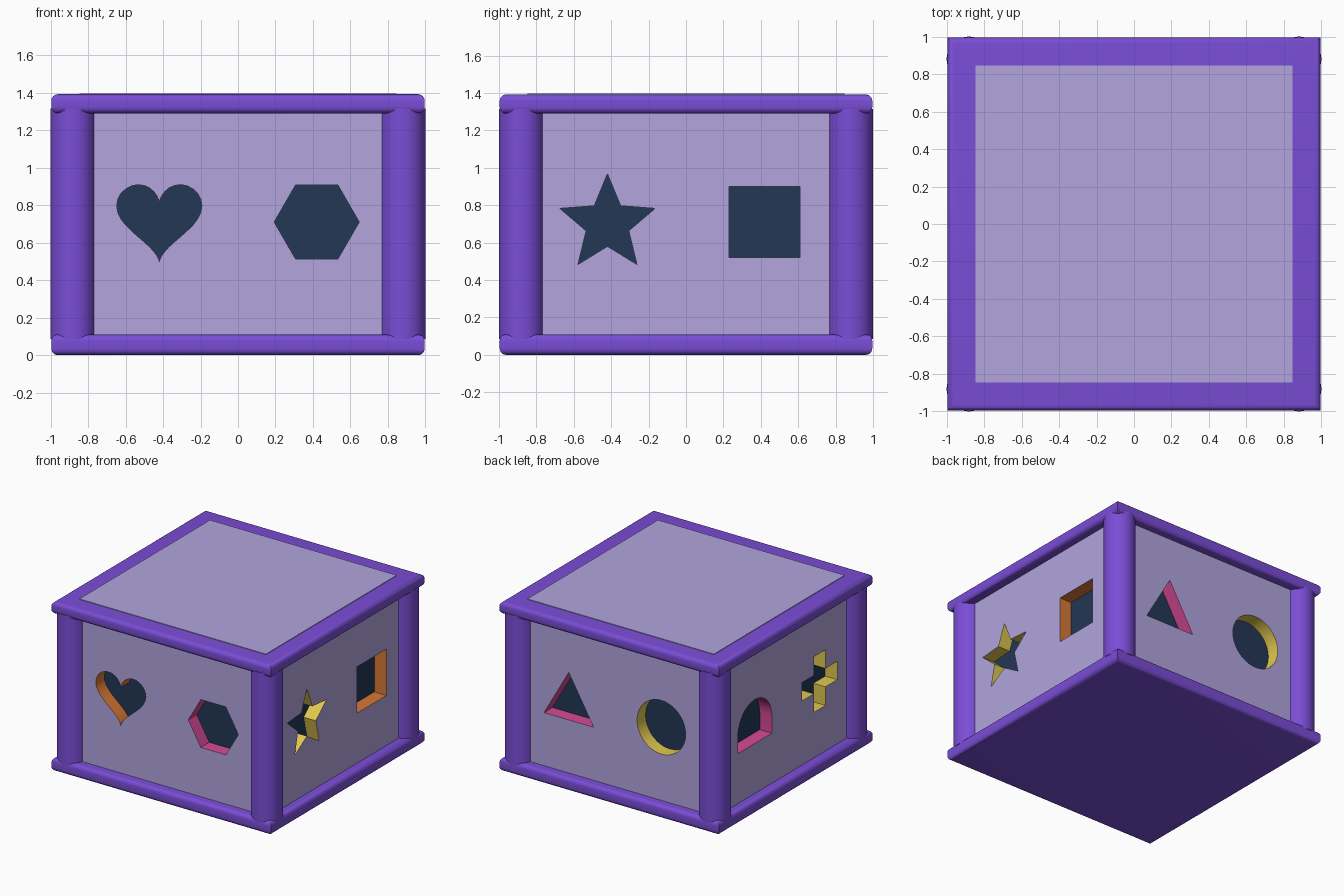
import bpy, bmesh
from math import sin, cos, pi, radians
from mathutils import Matrix

if "Cube" in bpy.data.objects:
    bpy.data.objects.remove(bpy.data.objects["Cube"])


def material(name, r, g, b):
    lin = [((c / 255 + 0.055) / 1.055) ** 2.4 for c in (r, g, b)]
    m = bpy.data.materials.new(name)
    m.diffuse_color = (*lin, 1)
    m.use_nodes = True
    m.node_tree.nodes["Principled BSDF"].inputs["Base Color"].default_value = m.diffuse_color
    return m


PURPLE = material("purple", 122, 77, 214)
LAVENDER = material("lavender", 178, 165, 222)
NAVY = material("navy", 35, 55, 85)
ORANGE = material("orange", 214, 120, 54)
PINK = material("pink", 214, 74, 150)
YELLOW = material("yellow", 225, 200, 80)


def finish(name, bm, mats):
    me = bpy.data.meshes.new(name)
    bm.to_mesh(me)
    bm.free()
    for m in mats:
        me.materials.append(m)
    me.shade_smooth()
    me.set_sharp_from_angle(angle=radians(35))
    ob = bpy.data.objects.new(name, me)
    bpy.context.collection.objects.link(ob)
    return ob


def square_loft(name, profile, mat):
    """Stack square rings given as (half width, z), capped at both ends."""
    bm = bmesh.new()
    rings = [[bm.verts.new((x * h, y * h, z)) for x, y in ((-1, -1), (1, -1), (1, 1), (-1, 1))]
             for h, z in profile]
    for lo, hi in zip(rings, rings[1:]):
        for i in range(4):
            j = (i + 1) % 4
            bm.faces.new((lo[i], lo[j], hi[j], hi[i]))
    bm.faces.new(rings[0][::-1])
    bm.faces.new(rings[-1])
    return finish(name, bm, [mat])


def rounded_slab(name, half, z0, z1, r):
    prof = []
    for zc, start in ((z0 + r, -90), (z1 - r, 0)):
        for i in range(7):
            a = radians(start + 15 * i)
            prof.append((half - r + r * cos(a), zc + r * sin(a)))
    return square_loft(name, prof, PURPLE)


# Base, top rim, lid plate and dark core
rounded_slab("base_slab", 0.996, 0.0, 0.11, 0.035)
rounded_slab("top_rim", 0.996, 1.29, 1.392, 0.035)
square_loft("lid_plate", [(0.847, 1.37), (0.847, 1.397)], LAVENDER)
square_loft("dark_core", [(0.81, 0.08), (0.81, 1.32)], NAVY)

# Corner posts
for sx, nx in ((-1, "left"), (1, "right")):
    for sy, ny in ((-1, "front"), (1, "back")):
        bm = bmesh.new()
        bmesh.ops.create_cone(bm, cap_ends=True, segments=40, radius1=0.12, radius2=0.12, depth=1.23,
                              matrix=Matrix.Translation((sx * 0.88, sy * 0.88, 0.70)))
        finish(f"{ny}_{nx}_post", bm, [PURPLE])


# Hole outlines, counter-clockwise seen from outside, as (u, z)
def polygon(u, z, r, n, start=0.0):
    return [(u + r * cos(start + 2 * pi * i / n), z + r * sin(start + 2 * pi * i / n)) for i in range(n)]


def heart(u, z, s):
    ts = [2 * pi * i / 48 for i in range(48)]
    return [(u + s * 16 * sin(t) ** 3,
             z + s * (13 * cos(t) - 5 * cos(2 * t) - 2 * cos(3 * t) - cos(4 * t))) for t in ts][::-1]


def star(u, z, r_out, r_in):
    return [(u + r * cos(a), z + r * sin(a)) for i in range(10)
            for r, a in [(r_in if i % 2 else r_out, pi / 2 + pi * i / 5)]]


def arch(u, z, r, bottom):
    dome = [(u + r * cos(pi * i / 20), z + r * sin(pi * i / 20)) for i in range(21)]
    return [(u - r, bottom), (u + r, bottom)] + dome


def cross(u, z, a, w):
    quarter = [(a, -w), (a, w), (w, w)]
    pts = []
    for _ in range(4):
        pts += [(u + x, z + y) for x, y in quarter]
        quarter = [(-y, x) for x, y in quarter]
    return pts


C, Z = 0.42, 0.71
SIDES = [
    ("front_panel", [(heart(-C, 0.74, 0.0142), 1), (polygon(C, Z, 0.227, 6), 2)]),
    ("right_panel", [(star(-C, 0.70, 0.268, 0.12), 3), (polygon(C, Z, 0.19 * 2 ** 0.5, 4, pi / 4), 1)]),
    ("back_panel", [(polygon(-C, 0.675, 0.26, 3, pi / 2), 2), (polygon(C, Z, 0.22, 48), 3)]),
    ("left_panel", [(arch(-C, 0.66, 0.22, 0.52), 2), (cross(C, Z, 0.228, 0.075), 3)]),
]
FACE, DEEP = -0.92, -0.805

# Side panels: flat sheet with holes, plus coloured hole walls
for k, (name, holes) in enumerate(SIDES):
    bm = bmesh.new()
    border = [(-0.88, 0.08), (0.88, 0.08), (0.88, 1.32), (-0.88, 1.32)]
    loops, edges = [], []
    for pts in [border] + [h[0] for h in holes]:
        vs = [bm.verts.new((u, FACE, z)) for u, z in pts]
        edges += [bm.edges.new((a, b)) for a, b in zip(vs, vs[1:] + vs[:1])]
        loops.append(vs)
    bmesh.ops.triangle_fill(bm, edges=edges, use_beauty=True, normal=(0, -1, 0))
    bm.normal_update()
    for f in bm.faces:
        if f.normal.y > 0:
            f.normal_flip()
    for vs, (_, slot) in zip(loops[1:], holes):
        deep = [bm.verts.new((v.co.x, DEEP, v.co.z)) for v in vs]
        for i in range(len(vs)):
            j = (i + 1) % len(vs)
            bm.faces.new((vs[i], vs[j], deep[j], deep[i])).material_index = slot
    bmesh.ops.rotate(bm, verts=bm.verts, cent=(0, 0, 0), matrix=Matrix.Rotation(k * pi / 2, 3, 'Z'))
    finish(name, bm, [LAVENDER, ORANGE, PINK, YELLOW])
